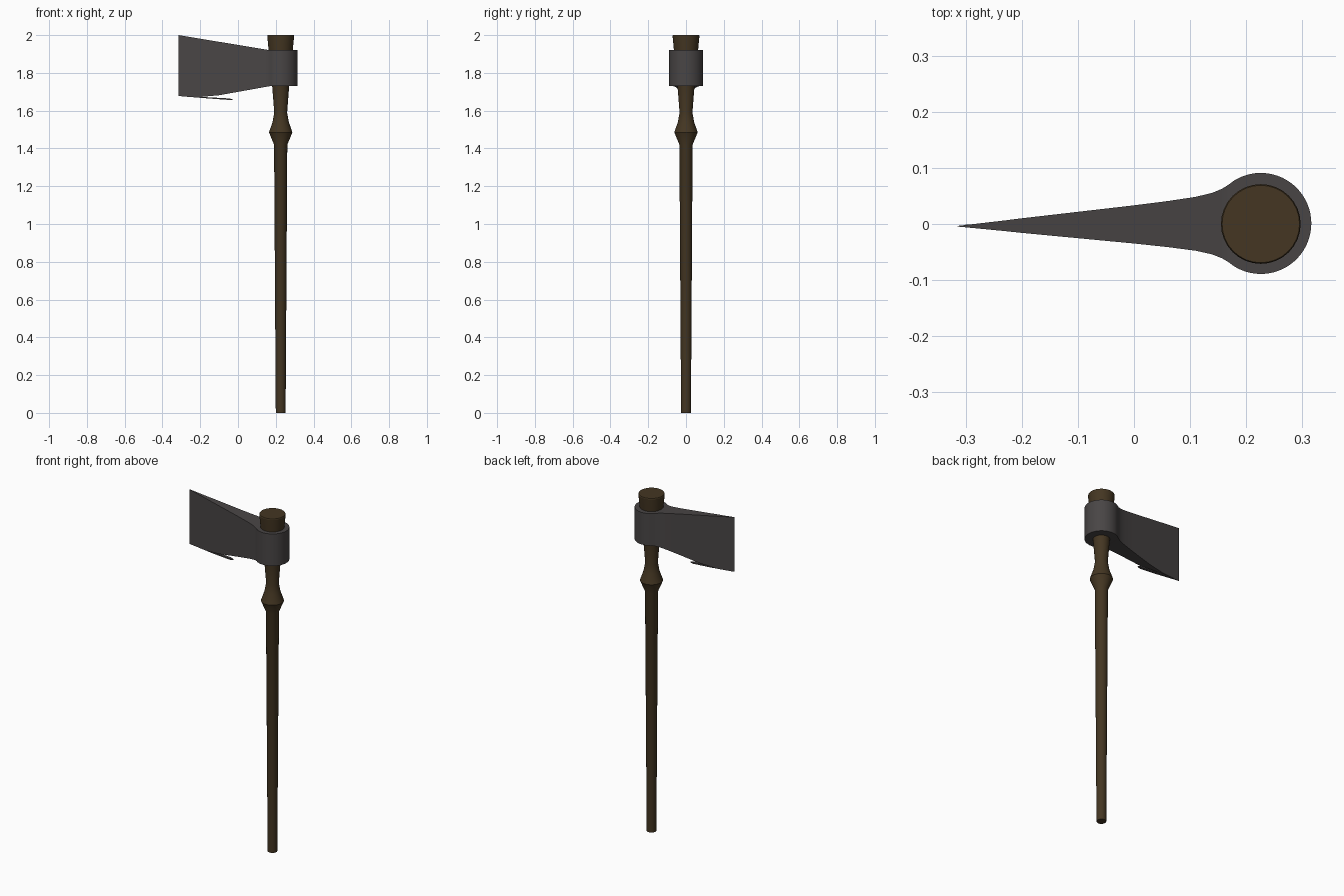
import bpy, bmesh
from math import sin, cos, pi, radians

default = bpy.data.objects.get("Cube")
if default:
    bpy.data.objects.remove(default, do_unlink=True)

AXIS_X = 0.226   # handle centre line
EYE_R = 0.09


def material(name, rgb):
    m = bpy.data.materials.new(name)
    m.use_nodes = True
    m.diffuse_color = (*rgb, 1)
    bsdf = m.node_tree.nodes["Principled BSDF"]
    bsdf.inputs["Base Color"].default_value = (*rgb, 1)
    bsdf.inputs["Roughness"].default_value = 0.7
    return m


def loft(name, rings, mat, angle):
    """Skin a list of equal-length point rings and cap both ends."""
    bm = bmesh.new()
    rows = [[bm.verts.new(p) for p in ring] for ring in rings]
    n = len(rows[0])
    for a, b in zip(rows, rows[1:]):
        for i in range(n):
            j = (i + 1) % n
            bm.faces.new((a[i], a[j], b[j], b[i]))
    bm.faces.new(rows[0][::-1])
    bm.faces.new(rows[-1])
    bmesh.ops.recalc_face_normals(bm, faces=bm.faces)
    mesh = bpy.data.meshes.new(name)
    bm.to_mesh(mesh)
    bm.free()
    obj = bpy.data.objects.new(name, mesh)
    mesh.materials.append(mat)
    bpy.context.collection.objects.link(obj)
    bpy.ops.object.select_all(action="DESELECT")
    obj.select_set(True)
    bpy.context.view_layer.objects.active = obj
    bpy.ops.object.shade_smooth_by_angle(angle=radians(angle))
    return obj


def lerp(a, b, t):
    return a + (b - a) * t


wood = material("dark wood", (0.058, 0.037, 0.016))
steel = material("dark steel", (0.066, 0.060, 0.060))

# Handle: turned shaft with a pointed knob and a flared top, as (height, radius)
profile = [(0, 0.026), (1.42, 0.035), (1.485, 0.062), (1.54, 0.043),
           (1.59, 0.034), (1.73, 0.045), (1.92, 0.064), (1.995, 0.071), (2.0, 0.069)]
SIDES = 32
handle_rings = [[(AXIS_X + r * cos(2 * pi * i / SIDES), r * sin(2 * pi * i / SIDES), z)
                 for i in range(SIDES)] for z, r in profile]
loft("handle", handle_rings, wood, 25)

# Axe head: rectangular sections from the cutting edge to the back of the eye
EDGE_X, ROOT_X, HEEL_X = -0.315, 0.17, -0.16
stations = [(EDGE_X, 0.0005), (-0.2, 0.013), (-0.1, 0.0235), (0, 0.034),
            (0.06, 0.041), (0.11, 0.048), (0.14, 0.055), (0.157, 0.062), (ROOT_X, 0.07)]
stations.insert(1, (HEEL_X - 0.07, 0.0095))
for i in range(1, 25):
    a = lerp(radians(128), radians(1), i / 24)
    stations.append((AXIS_X + EYE_R * cos(a), EYE_R * sin(a)))


def section(x, half):
    t = min(1, (x - EDGE_X) / (ROOT_X - EDGE_X))
    top = lerp(2.0, 1.92, t)
    if x < HEEL_X:
        bottom = lerp(1.677, 1.671, (x - EDGE_X) / (HEEL_X - EDGE_X))
    else:
        bottom = lerp(1.671, 1.73, min(1, (x - HEEL_X) / (ROOT_X - HEEL_X)))
    y = lerp(-0.004, 0.001, t)
    return [(x, y - half, bottom), (x, y + half, bottom),
            (x, y + half, top), (x, y - half, top)]


loft("axe_head", [section(x, h) for x, h in stations], steel, 30)

# Thin barb trailing below the heel of the blade
barb = [(-0.30, 1.677, 0.002, 0.001), (-0.16, 1.668, 0.008, 0.003),
        (-0.05, 1.661, 0.008, 0.004), (-0.03, 1.659, 0.003, 0.002)]
loft("blade_barb", [[(x, -0.003 + sy * w, z + sz * h)
                     for sy, sz in ((-1, -1), (1, -1), (1, 1), (-1, 1))]
                    for x, z, w, h in barb], steel, 30)
